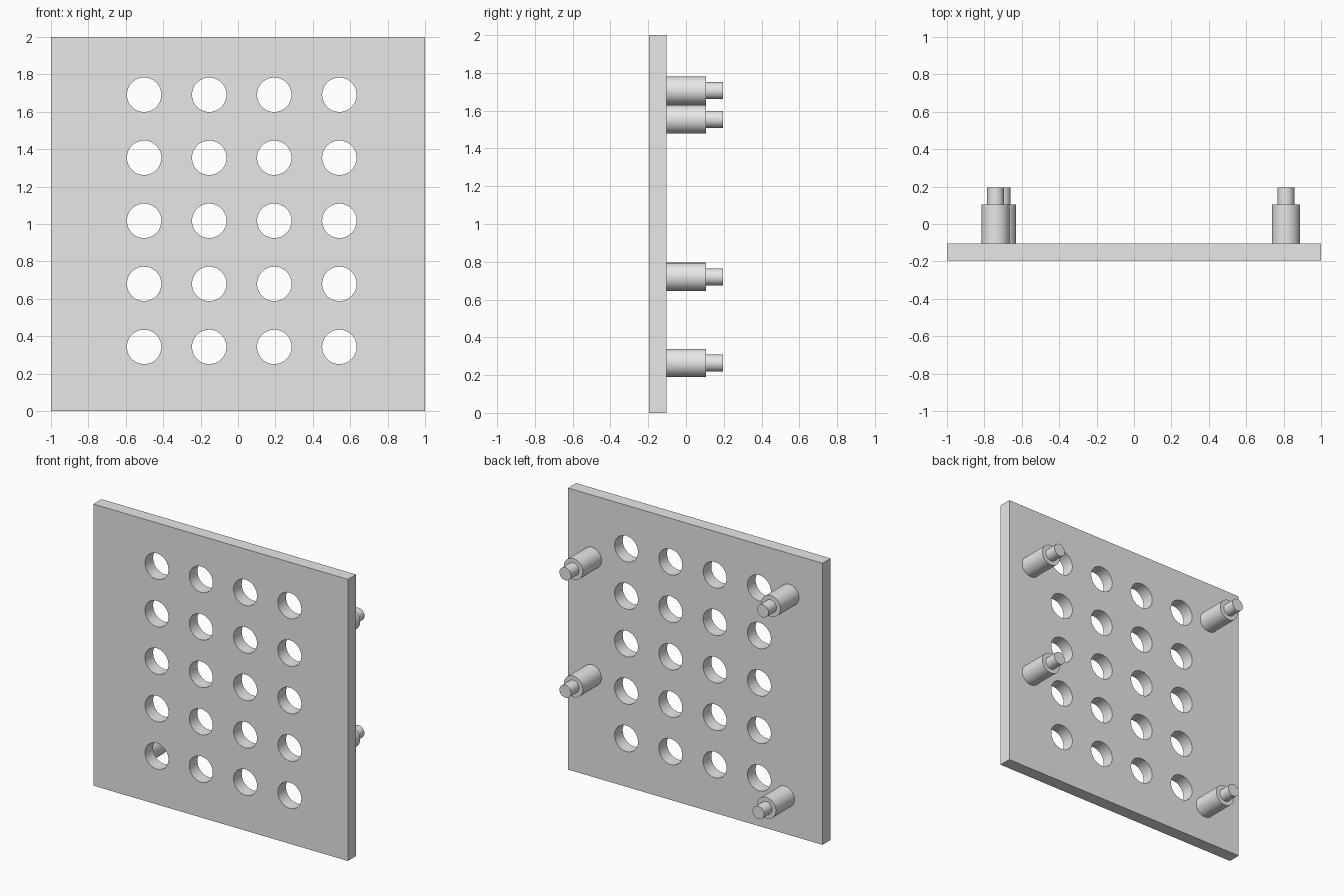
import bpy
import math

cube = bpy.data.objects.get("Cube")
if cube:
    bpy.data.objects.remove(cube, do_unlink=True)

# Single grey finish
grey = bpy.data.materials.new("light_grey")
grey.use_nodes = True
grey.diffuse_color = (0.8, 0.8, 0.8, 1)
grey.node_tree.nodes["Principled BSDF"].inputs["Base Color"].default_value = grey.diffuse_color

FRONT, BACK, SHOULDER, TIP = -0.195, -0.104, 0.105, 0.195  # depths along y
SEGMENTS = 48


def activate(obj):
    bpy.ops.object.select_all(action="DESELECT")
    obj.select_set(True)
    bpy.context.view_layer.objects.active = obj


def finish(obj):
    activate(obj)
    bpy.ops.object.shade_smooth_by_angle(angle=math.radians(30))
    obj.data.materials.clear()
    obj.data.materials.append(grey)


def outline(curve, points):
    """Add one closed loop to a flat profile."""
    spline = curve.splines.new("POLY")
    spline.points.add(len(points) - 1)
    for point, (x, z) in zip(spline.points, points):
        point.co = (x, z, 0, 1)
    spline.use_cyclic_u = True


def circle(cx, cz, radius):
    angles = [math.tau * i / SEGMENTS for i in range(SEGMENTS)]
    return [(cx + radius * math.cos(a), cz + radius * math.sin(a)) for a in angles]


# Square plate with a grid of round holes, extruded from its profile
profile = bpy.data.curves.new("plate", "CURVE")
profile.dimensions = "2D"
profile.fill_mode = "BOTH"
profile.extrude = (BACK - FRONT) / 2
outline(profile, [(-1, 0), (1, 0), (1, 2), (-1, 2)])
for column in range(4):
    for row in range(5):
        outline(profile, circle(-0.502 + 0.348 * column, 0.343 + 0.337 * row, 0.092))
plate = bpy.data.objects.new("plate", profile)
bpy.context.collection.objects.link(plate)
plate.location.y = (FRONT + BACK) / 2
plate.rotation_euler.x = math.pi / 2
activate(plate)
bpy.ops.object.convert(target="MESH")
finish(bpy.context.object)


def rod(name, x, z, radius, y0, y1):
    bpy.ops.mesh.primitive_cylinder_add(
        vertices=SEGMENTS, radius=radius, depth=y1 - y0,
        location=(x, (y0 + y1) / 2, z), rotation=(math.pi / 2, 0, 0))
    obj = bpy.context.object
    obj.name = name
    finish(obj)


# Stepped standoffs on the back: wide body and narrow pin
standoffs = {
    "upper_left": (0.812, 1.554),
    "lower_left": (0.812, 0.72),
    "upper_right": (-0.74, 1.706),
    "lower_right": (-0.705, 0.264),
}
for place, (x, z) in standoffs.items():
    rod(place + "_standoff_body", x, z, 0.075, BACK, SHOULDER)
    rod(place + "_standoff_pin", x, z, 0.045, SHOULDER, TIP)
